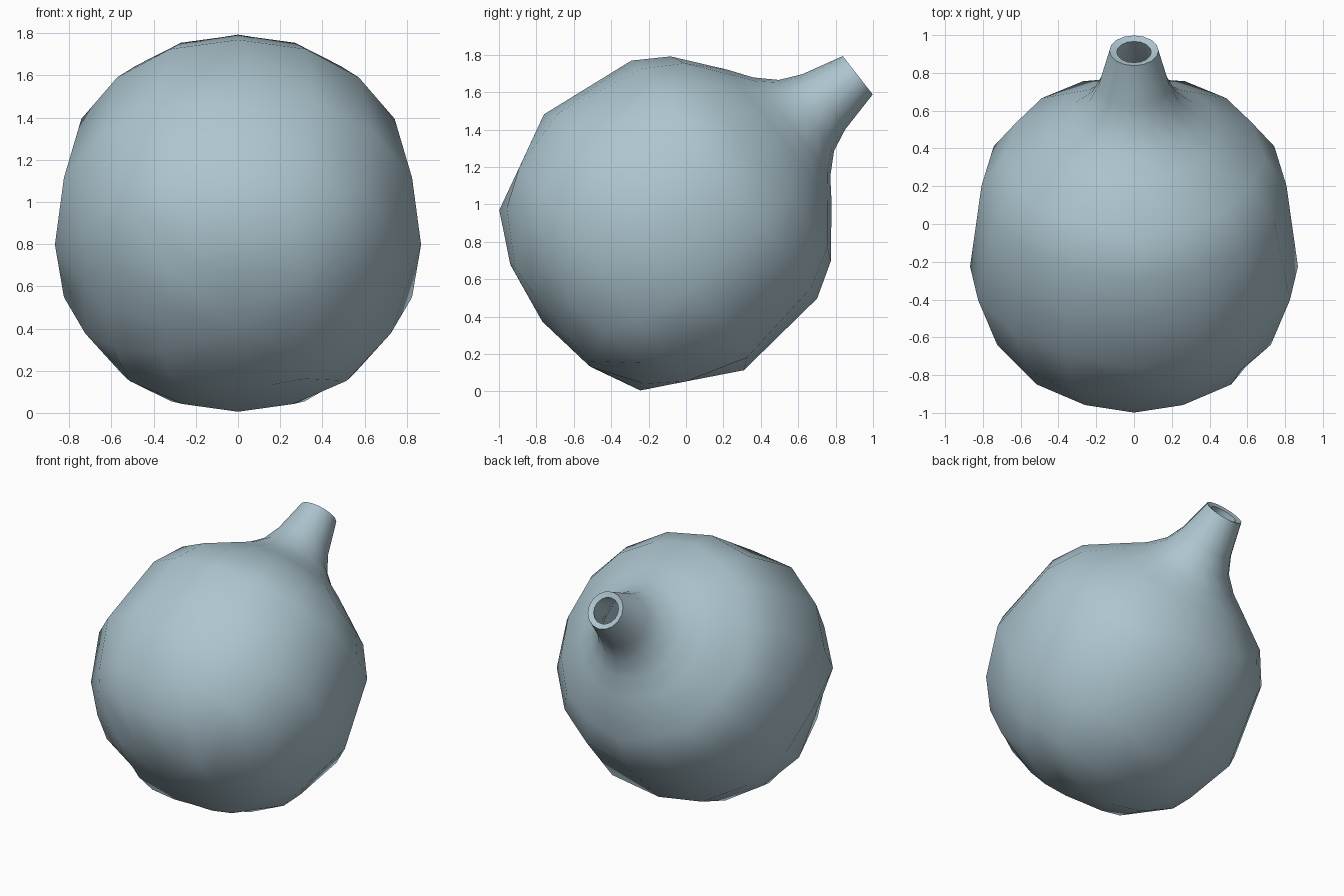
import bpy, bmesh, math
from mathutils import Vector

if "Cube" in bpy.data.objects:
    bpy.data.objects.remove(bpy.data.objects["Cube"])

# Tilted frame: the neck axis leans up and towards the back
CENTRE = Vector((0, -0.103, 0.893))
TILT = math.radians(38)
AXIS = Vector((0, math.cos(TILT), math.sin(TILT)))
SIDE = Vector((0, -math.sin(TILT), math.cos(TILT)))
ACROSS = Vector((1, 0, 0))
STEP = 23.5  # angle of the in-between vertices in each eighth


def place(angle, radius, height):
    t = math.radians(angle)
    return CENTRE + AXIS * height + (ACROSS * math.cos(t) + SIDE * math.sin(t)) * radius


# Rings from base to mouth: (radius, height) at 0, ~23 and 45 degrees,
# repeated with four-fold mirror symmetry
body_rings = [
    [(0.335, -0.793), (0.38, -0.79), (0.45, -0.78)],
    [(0.612, -0.658), (0.65, -0.62), (0.728, -0.545)],
    [(0.725, -0.435), (0.79, -0.435), (0.79, -0.42)],
    [(0.868, -0.155), (0.90, -0.10), (0.90, -0.10)],
    [(0.807, 0.39), (0.81, 0.40), (0.81, 0.40)],
    [(0.695, 0.57), (0.677, 0.605), (0.69, 0.595)],
]
neck_rings = [[p] * 3 for p in [
    (0.45, 0.767), (0.335, 0.848), (0.24, 0.948), (0.187, 1.065), (0.13, 1.296)]]

bm = bmesh.new()


def add_ring(ring, even):
    mid = 22.5 if even else STEP
    verts = []
    for q in range(4):
        for ang, k in ((0, 0), (mid, 1), (45, 2), (90 - mid, 1)):
            verts.append(bm.verts.new(place(q * 90 + ang, *ring[k])))
    return verts


rings = [add_ring(r, False) for r in body_rings] + [add_ring(r, True) for r in neck_rings]

# Rounded base cap
pole = bm.verts.new(place(0, 0, -0.844))
n = 16
for i in range(n):
    bm.faces.new((pole, rings[0][(i + 1) % n], rings[0][i]))

# Walls of the body and neck
for lo, hi in zip(rings, rings[1:]):
    for i in range(n):
        j = (i + 1) % n
        bm.faces.new((lo[i], lo[j], hi[j], hi[i]))
bmesh.ops.recalc_face_normals(bm, faces=bm.faces)

mesh = bpy.data.meshes.new("round_flask")
bm.to_mesh(mesh)
bm.free()
flask = bpy.data.objects.new("round_flask", mesh)
bpy.context.collection.objects.link(flask)

mat = bpy.data.materials.new("pale blue grey")
mat.diffuse_color = (0.42, 0.56, 0.63, 1)
mat.use_nodes = True
mat.node_tree.nodes["Principled BSDF"].inputs["Base Color"].default_value = mat.diffuse_color
mesh.materials.append(mat)

# Hollow wall with an open mouth
bpy.context.view_layer.objects.active = flask
flask.select_set(True)
wall = flask.modifiers.new("wall", 'SOLIDIFY')
wall.thickness = 0.04
wall.offset = -1
bpy.ops.object.modifier_apply(modifier="wall")
bpy.ops.object.shade_smooth_by_angle(angle=math.radians(60))
